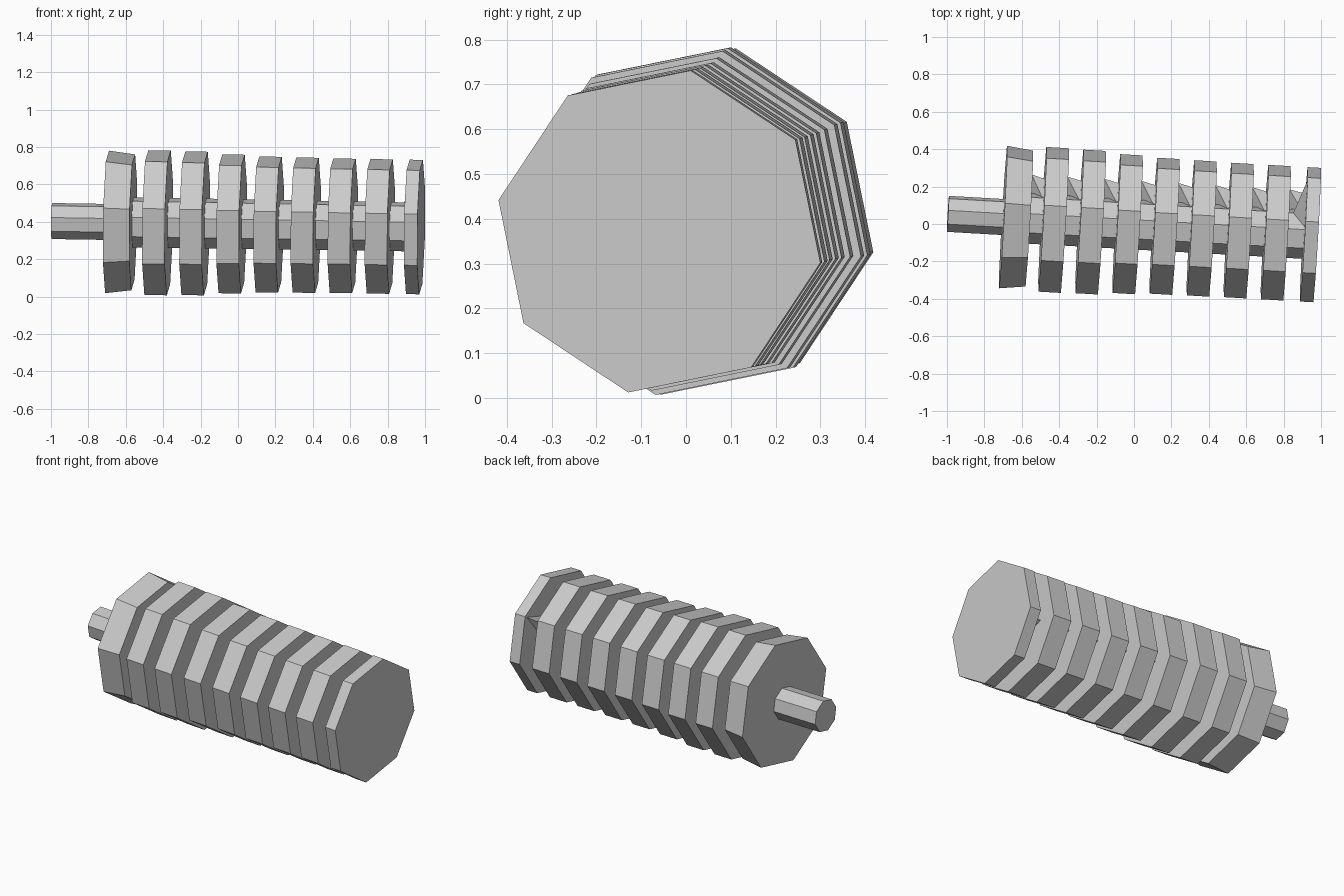
import bpy, bmesh
from math import cos, sin, radians
from mathutils import Vector

if "Cube" in bpy.data.objects:
    bpy.data.objects.remove(bpy.data.objects["Cube"])

SIDES = 8
PHASE = -11          # direction of the first corner in the y/z plane
AXIS_Y, AXIS_Z = -0.0575, -0.0165   # slight slant of the shaft


def point(s, r, k):
    """Corner k on a ring of radius r, square to the slanted axis at s."""
    a = radians(PHASE + 360 / SIDES * k)
    dy, dz = r * cos(a), r * sin(a)
    return Vector((s - AXIS_Y * dy - AXIS_Z * dz,
                   -0.003 + AXIS_Y * s + dy,
                   0.388 + AXIS_Z * s + dz))


def finish(name, bm):
    bmesh.ops.recalc_face_normals(bm, faces=bm.faces)
    me = bpy.data.meshes.new(name)
    bm.to_mesh(me)
    bm.free()
    ob = bpy.data.objects.new(name, me)
    bpy.context.collection.objects.link(ob)


def prism(name, s0, s1, r0, r1):
    bm = bmesh.new()
    rings = [[bm.verts.new(point(s, r, k)) for k in range(SIDES)]
             for s, r in ((s0, r0), (s1, r1))]
    for k in range(SIDES):
        j = (k + 1) % SIDES
        bm.faces.new((rings[0][k], rings[0][j], rings[1][j], rings[1][k]))
    bm.faces.new(rings[0])
    bm.faces.new(rings[1])
    finish(name, bm)


def wedge(name, corners):
    """Four-cornered filler between shaft and disc."""
    bm = bmesh.new()
    v = [bm.verts.new(point(*c)) for c in corners]
    for i in range(4):
        bm.faces.new([v[j] for j in range(4) if j != i])
    finish(name, bm)


# Shaft: thin stub and thicker core
prism("shaft_stub", -0.995, -0.66, 0.098, 0.098)
prism("shaft_core", -0.62, 0.95, 0.137, 0.133)

# Discs: start, end, radius at each end
discs = [(-0.70, -0.56, 0.388, 0.370)]
radii = [0.394, 0.391, 0.378, 0.370, 0.368, 0.366, 0.366]
for i, r in enumerate(radii):
    c = -0.43 + 0.198 * i
    discs.append((c - 0.06, c + 0.06, r, r))
discs.append((0.908, 0.979, 0.366, 0.366))
for i, d in enumerate(discs):
    prism(f"disc_{i + 1}", *d)

# Sloping thread steps in the gaps at the back
for i in range(len(discs) - 1):
    a, b = discs[i][1], discs[i + 1][0]
    wedge(f"thread_step_{i + 1}",
          [(a, 0.12, 7), (a, 0.24, 0), (b, 0.12, 1), (b, 0.22, 0)])

# Thread run-out against the last disc
wedge("thread_end", [(0.84, 0.12, 1), (0.91, 0.12, 0),
                     (0.91, 0.355, 1), (0.91, 0.12, 2)])
